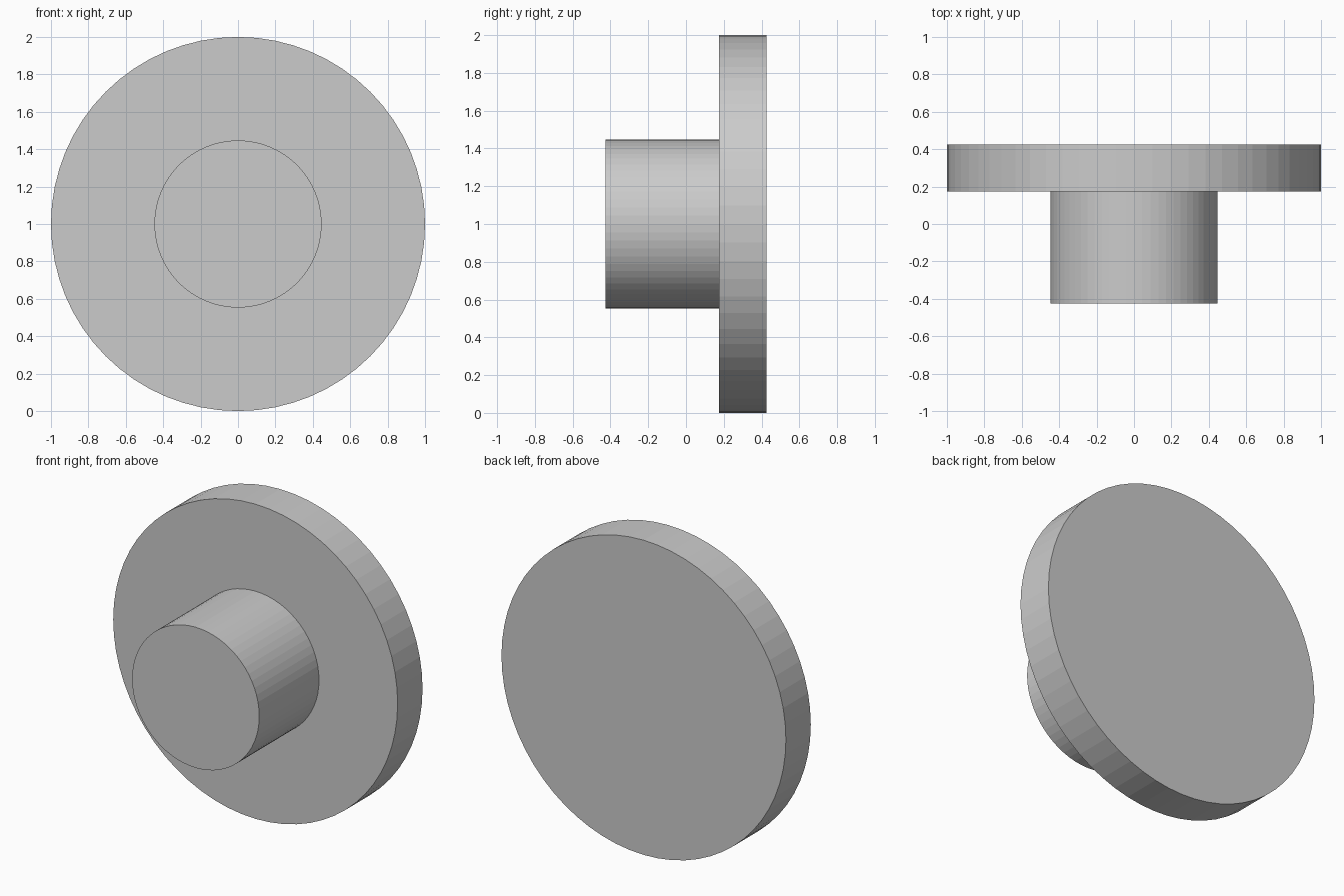
import bpy, math

if "Cube" in bpy.data.objects:
    bpy.data.objects.remove(bpy.data.objects["Cube"])


def disc_along_y(name, radius, y_front, y_back, sides=64):
    """Cylinder lying along the y axis, centred at z = 1."""
    bpy.ops.mesh.primitive_cylinder_add(
        vertices=sides, radius=radius, depth=y_back - y_front,
        location=(0, (y_front + y_back) / 2, 1),
        rotation=(math.pi / 2, 0, 0))
    obj = bpy.context.object
    obj.name = name
    bpy.ops.object.transform_apply(location=False, rotation=True, scale=True)
    return obj


# Wide flange at the back
disc_along_y("flange", 1.0, 0.175, 0.425)

# Narrow hub butted against the flange's front face
disc_along_y("hub", 0.447, -0.425, 0.175)
